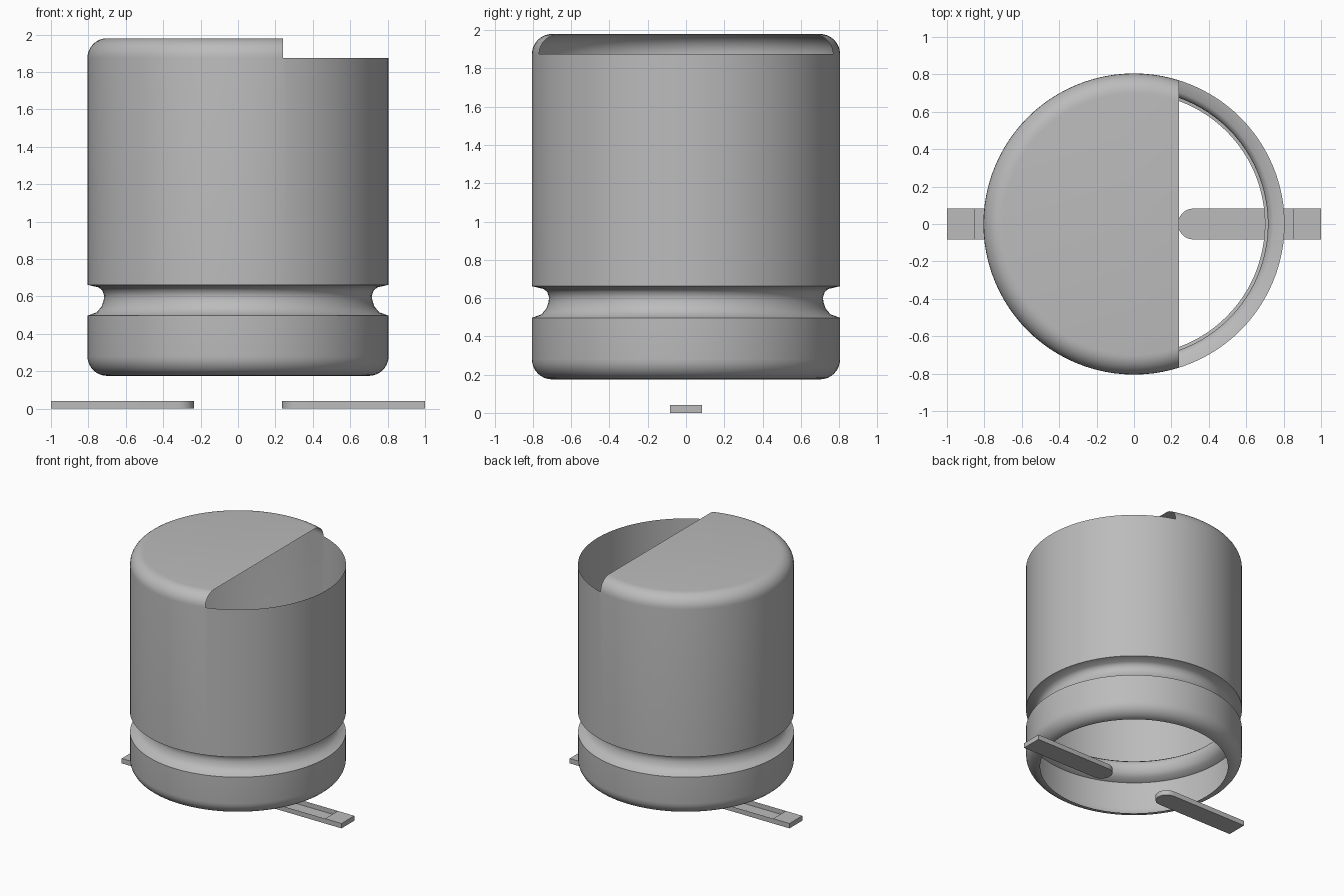
import bpy
import bmesh
from math import sin, cos, pi, radians

old = bpy.data.objects.get("Cube")
if old:
    bpy.data.objects.remove(old, do_unlink=True)

RADIUS, FILLET = 0.805, 0.105
BOTTOM, TOP = 0.175, 1.98
SHOULDER = TOP - FILLET
CUT_X = 0.24
SIDES = 96

grey = bpy.data.materials.new("aluminium_grey")
grey.use_nodes = True
grey.diffuse_color = (0.5, 0.5, 0.5, 1)
grey.node_tree.nodes["Principled BSDF"].inputs["Base Color"].default_value = grey.diffuse_color


def finish(name, bm, smooth_angle=None):
    mesh = bpy.data.meshes.new(name)
    bm.to_mesh(mesh)
    bm.free()
    mesh.materials.append(grey)
    ob = bpy.data.objects.new(name, mesh)
    bpy.context.collection.objects.link(ob)
    bpy.ops.object.select_all(action="DESELECT")
    ob.select_set(True)
    bpy.context.view_layer.objects.active = ob
    if smooth_angle:
        bpy.ops.object.shade_smooth_by_angle(angle=radians(smooth_angle))
    return ob


def fillet(z, start, end, steps=8):
    """Quarter-round points between two angles, centred one fillet inside the wall."""
    angles = [start + (end - start) * i / steps for i in range(steps + 1)]
    return [(RADIUS - FILLET + FILLET * cos(a), z + FILLET * sin(a)) for a in angles]


# Can: an open-bottomed thin shell with a pinched groove
groove = [(RADIUS, 0.497), (0.755, 0.515), (0.73, 0.545), (0.718, 0.58),
          (0.716, 0.605), (0.725, 0.632), (0.745, 0.648), (RADIUS, 0.662)]
profile = fillet(BOTTOM + FILLET, -pi / 2, 0) + groove + fillet(SHOULDER, 0, pi / 2)

bm = bmesh.new()
rings = []
for r, z in profile:
    rings.append([bm.verts.new((r * cos(2 * pi * i / SIDES), r * sin(2 * pi * i / SIDES), z))
                  for i in range(SIDES)])
for low, high in zip(rings, rings[1:]):
    for i in range(SIDES):
        j = (i + 1) % SIDES
        bm.faces.new((low[i], low[j], high[j], high[i]))
bm.faces.new(rings[-1])

# Remove the rounded rim and lid beyond the straight cut
upper = [f for f in bm.faces if f.calc_center_median().z > SHOULDER]
geom = set(upper)
for f in upper:
    geom.update(f.edges)
    geom.update(f.verts)
bmesh.ops.bisect_plane(bm, geom=list(geom), plane_co=(CUT_X, 0, 0), plane_no=(1, 0, 0))
gone = [f for f in bm.faces
        if f.calc_center_median().z > SHOULDER and f.calc_center_median().x > CUT_X]
bmesh.ops.delete(bm, geom=gone, context="FACES")
finish("can_shell", bm, 35)


# Leads: flat trays with a rounded inner end, capped only at the outer tip
def lead(name, side):
    half, height, inner, cap, tip = 0.083, 0.04, 0.235, 0.85, 1.0
    nose = [(inner + half - half * cos(a), half * sin(a))
            for a in (-pi / 2 + pi * i / 12 for i in range(13))]
    outline = nose + [(cap, half), (tip, half), (tip, -half), (cap, -half)]
    bm = bmesh.new()
    low, high = ([bm.verts.new((side * x, y, z)) for x, y in outline] for z in (0, height))
    count = len(outline)
    for i in range(count):
        j = (i + 1) % count
        bm.faces.new((low[i], low[j], high[j], high[i]))
    bm.faces.new(low)
    bm.faces.new(high[-4:])
    bmesh.ops.recalc_face_normals(bm, faces=bm.faces)
    bottom = min(bm.faces, key=lambda f: f.calc_center_median().z)
    if bottom.normal.z > 0:
        bmesh.ops.reverse_faces(bm, faces=bm.faces)
    finish(name, bm, 35)


lead("left_lead", 1)
lead("right_lead", -1)
